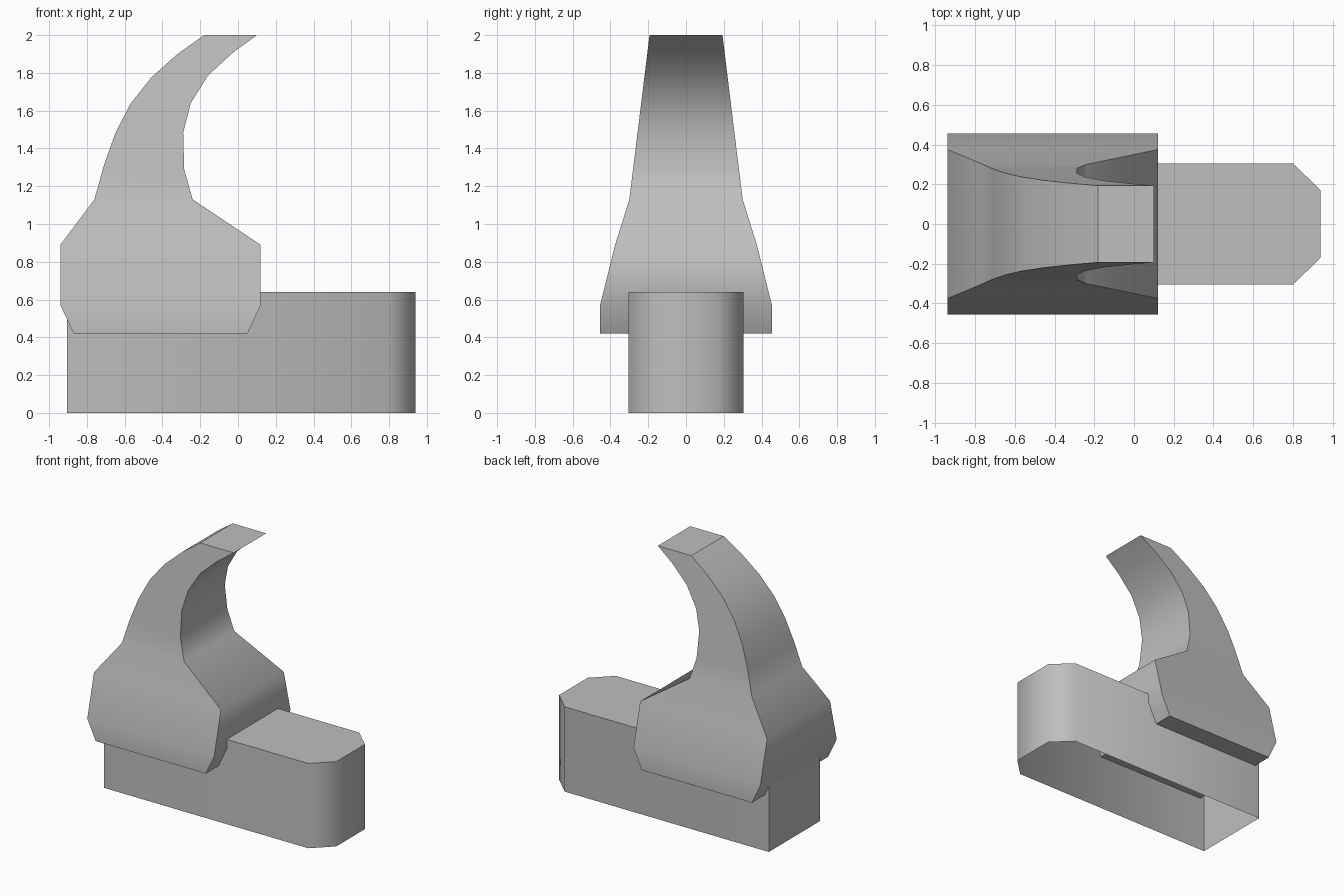
import bpy
import bmesh
from math import radians

cube = bpy.data.objects.get("Cube")
if cube:
    bpy.data.objects.remove(cube, do_unlink=True)

grey = bpy.data.materials.new("plain_grey")
grey.use_nodes = True
colour = (0.52, 0.52, 0.52, 1)
grey.diffuse_color = colour
grey.node_tree.nodes["Principled BSDF"].inputs["Base Color"].default_value = colour


def build(name, rings, close_bottom):
    """Skin a stack of matching rings into one smooth-shaded part."""
    bm = bmesh.new()
    loops = [[bm.verts.new(p) for p in ring] for ring in rings]
    for low, high in zip(loops, loops[1:]):
        for i in range(len(low)):
            j = (i + 1) % len(low)
            bm.faces.new((low[i], low[j], high[j], high[i]))
    top = bm.faces.new(loops[-1])
    if close_bottom:
        bm.faces.new(loops[0][::-1])
    top_edges = {e.index for e in top.edges}
    bm.edges.index_update()
    top_edges = {e.index for e in top.edges}
    mesh = bpy.data.meshes.new(name)
    bm.to_mesh(mesh)
    bm.free()
    mesh.materials.append(grey)
    part = bpy.data.objects.new(name, mesh)
    bpy.context.collection.objects.link(part)
    bpy.ops.object.select_all(action="DESELECT")
    part.select_set(True)
    bpy.context.view_layer.objects.active = part
    bpy.ops.object.shade_smooth_by_angle(angle=radians(60))
    for i in top_edges:
        mesh.edges[i].use_edge_sharp = True
    return part


# Base: hollow block, open below, with two chamfered corners at one end
outline = [(-0.905, -0.305), (0.8, -0.305), (0.94, -0.17),
           (0.94, 0.17), (0.8, 0.305), (-0.905, 0.305)]
build("base_block", [[(x, y, z) for x, y in outline] for z in (0, 0.64)], False)

# Hook: outer and inner edges of the side profile as (x, z), bottom to tip
outer = [(-0.87, 0.42), (-0.94, 0.57), (-0.94, 0.89), (-0.76, 1.13), (-0.71, 1.31),
         (-0.65, 1.48), (-0.57, 1.635), (-0.46, 1.775), (-0.32, 1.9), (-0.18, 2)]
inner = [(0.05, 0.42), (0.12, 0.57), (0.12, 0.89), (-0.24, 1.13), (-0.285, 1.29),
         (-0.29, 1.485), (-0.25, 1.64), (-0.16, 1.785), (-0.03, 1.905), (0.1, 2)]
widths = [(0.42, 0.455), (0.57, 0.455), (0.89, 0.375), (1.13, 0.3), (2, 0.193)]


def half_width(z):
    for (z0, w0), (z1, w1) in zip(widths, widths[1:]):
        if z <= z1:
            return w0 + (w1 - w0) * (z - z0) / (z1 - z0)
    return widths[-1][1]


rings = []
for (xo, zo), (xi, zi) in zip(outer, inner):
    wo, wi = half_width(zo), half_width(zi)
    rings.append([(xo, -wo, zo), (xi, -wi, zi), (xi, wi, zi), (xo, wo, zo)])
build("curved_hook", rings, True)
